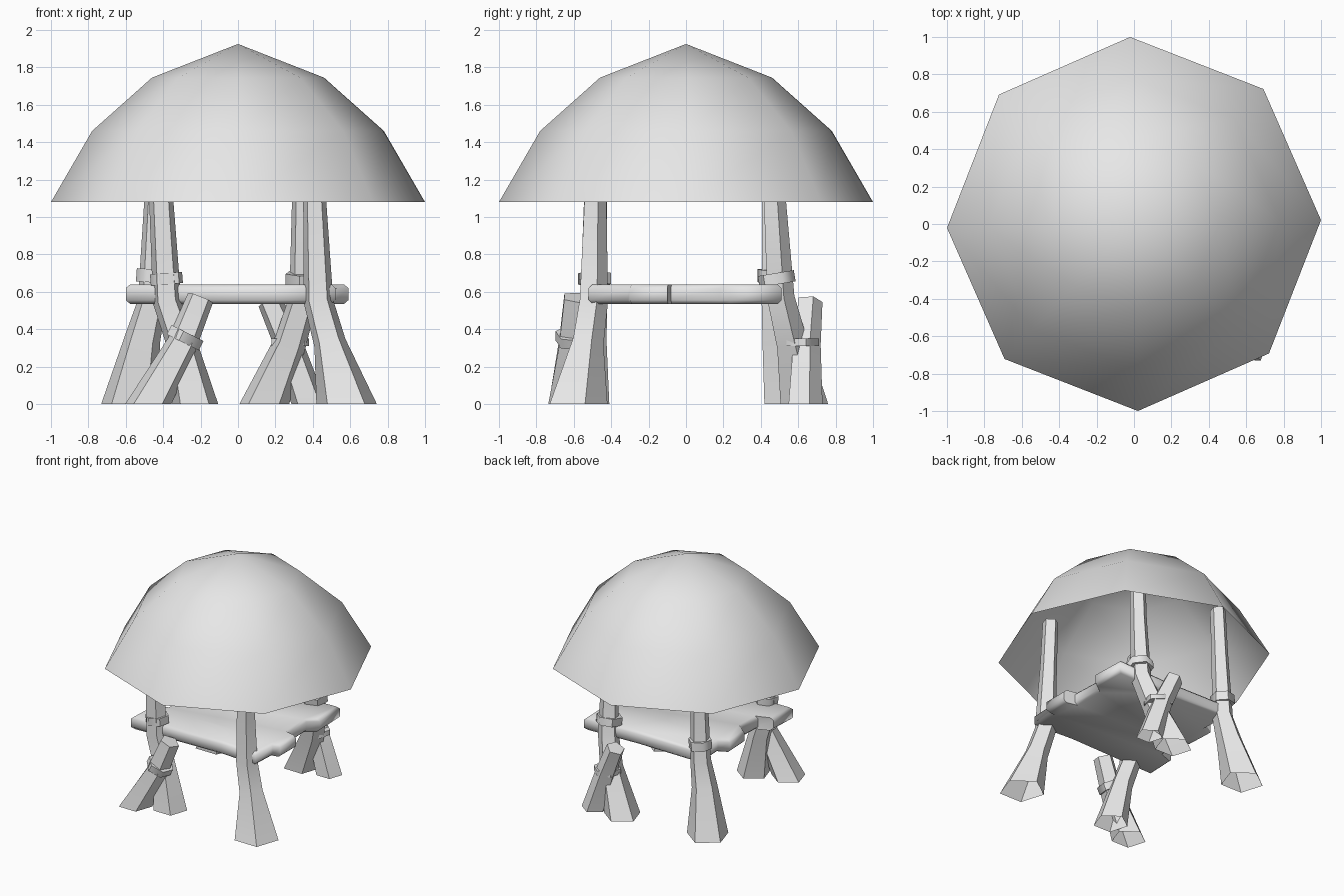
import bpy, bmesh, math
from mathutils import Vector

if "Cube" in bpy.data.objects:
    bpy.data.objects.remove(bpy.data.objects["Cube"])

grey = bpy.data.materials.new("plain grey")
grey.diffuse_color = (0.8, 0.8, 0.8, 1)
grey.use_nodes = True
grey.node_tree.nodes["Principled BSDF"].inputs["Base Color"].default_value = grey.diffuse_color


def finish(name, bm, angle=60):
    bmesh.ops.recalc_face_normals(bm, faces=bm.faces)
    me = bpy.data.meshes.new(name)
    bm.to_mesh(me)
    bm.free()
    me.materials.append(grey)
    ob = bpy.data.objects.new(name, me)
    bpy.context.collection.objects.link(ob)
    bpy.ops.object.select_all(action='DESELECT')
    ob.select_set(True)
    bpy.context.view_layer.objects.active = ob
    bpy.ops.object.shade_smooth_by_angle(angle=math.radians(angle))
    return ob


def bridge(bm, a, b):
    n = len(a)
    for i in range(n):
        bm.faces.new((a[i], a[(i + 1) % n], b[(i + 1) % n], b[i]))


def tube(name, path, sides=5, cap_top=False, turn=0.3):
    """path = (x, y, z, radius); the foot ring lies flat on the ground."""
    bm = bmesh.new()
    pts = [Vector(p[:3]) for p in path]
    rings = []
    for i, p in enumerate(path):
        t = (pts[min(i + 1, len(pts) - 1)] - pts[max(i - 1, 0)]).normalized()
        if p[2] == 0:
            t = Vector((0, 0, 1))
        u = Vector((0, 1, 0)).cross(t).normalized()
        v = t.cross(u)
        ring = []
        for k in range(sides):
            a = turn + 2 * math.pi * k / sides
            ring.append(bm.verts.new(pts[i] + p[3] * (u * math.cos(a) + v * math.sin(a))))
        if rings:
            bridge(bm, rings[-1], ring)
        rings.append(ring)
    if cap_top:
        bm.faces.new(rings[-1])
    return finish(name, bm)


# Domed roof: open eight-sided shell
bm = bmesh.new()
prev = None
for r, z in ((1.0, 1.08), (0.78, 1.46), (0.46, 1.745)):
    ring = []
    for k in range(8):
        a = math.radians(1.2 + 45 * k)
        ring.append(bm.verts.new((r * math.cos(a), r * math.sin(a), z)))
    if prev:
        bridge(bm, prev, ring)
    prev = ring
tip = bm.verts.new((0, 0, 1.925))
for k in range(8):
    bm.faces.new((prev[k], prev[(k + 1) % 8], tip))
finish("dome_roof", bm)

# Platform with ragged plank ends on both sides
outline = [(-0.60, -0.52), (0.20, -0.50), (0.52, -0.52), (0.53, -0.31), (0.59, -0.30),
           (0.59, -0.10), (0.50, -0.08), (0.49, 0.18), (0.57, 0.24), (0.56, 0.51),
           (0.10, 0.49), (-0.48, 0.50), (-0.47, 0.26), (-0.55, 0.22), (-0.54, 0.02),
           (-0.47, -0.04), (-0.48, -0.24), (-0.59, -0.28)]
bm = bmesh.new()
levels = []
for z, s in ((0.535, 0.96), (0.555, 1.0), (0.62, 1.0), (0.64, 0.96)):
    ring = [bm.verts.new((x * s, y * s, z)) for x, y in outline]
    if levels:
        bridge(bm, levels[-1], ring)
    levels.append(ring)
bm.faces.new(levels[0])
bm.faces.new(levels[-1])
finish("platform", bm)

# Four posts with flared, open feet
posts = {
    "front_right_post": [(0.58, -0.59, 0, 0.17), (0.49, -0.53, 0.33, 0.09),
                         (0.43, -0.50, 0.55, 0.083), (0.41, -0.49, 1.08, 0.065), (0.40, -0.48, 1.45, 0.06)],
    "back_left_post": [(-0.58, 0.55, 0, 0.16), (-0.51, 0.49, 0.35, 0.10),
                       (-0.46, 0.47, 0.55, 0.08), (-0.44, 0.46, 1.08, 0.065), (-0.43, 0.45, 1.45, 0.06)],
    "front_left_post": [(-0.23, -0.54, 0, 0.13), (-0.31, -0.51, 0.35, 0.085),
                        (-0.38, -0.50, 0.55, 0.08), (-0.41, -0.49, 1.08, 0.068), (-0.41, -0.48, 1.45, 0.06)],
    "back_right_post": [(0.14, 0.62, 0, 0.14), (0.28, 0.56, 0.33, 0.09),
                        (0.35, 0.50, 0.57, 0.08), (0.35, 0.47, 1.08, 0.065), (0.35, 0.46, 1.45, 0.06)],
}
for name, path in posts.items():
    tube(name, path)

# Slanted props crossing two of the posts
tube("front_left_prop", [(-0.48, -0.63, 0, 0.13), (-0.30, -0.61, 0.32, 0.085),
                         (-0.20, -0.59, 0.57, 0.075)], cap_top=True)
tube("back_right_prop", [(0.38, 0.63, 0, 0.10), (0.27, 0.64, 0.32, 0.08),
                         (0.17, 0.66, 0.55, 0.07)], cap_top=True)

# Bindings above the platform and where the props cross
bands = [("front_left_binding", (-0.38, -0.49, 0.64), (-0.385, -0.49, 0.70), 0.09),
         ("back_left_binding", (-0.46, 0.47, 0.65), (-0.455, 0.47, 0.72), 0.09),
         ("back_right_binding", (0.35, 0.49, 0.64), (0.35, 0.48, 0.70), 0.10),
         ("front_prop_binding", (-0.295, -0.60, 0.33), (-0.27, -0.60, 0.38), 0.10),
         ("back_prop_binding", (0.28, 0.61, 0.31), (0.28, 0.61, 0.35), 0.105)]
for name, a, b, r in bands:
    tube(name, [(*a, r * 0.85), (*a, r), (*b, r), (*b, r * 0.85)], sides=6)
